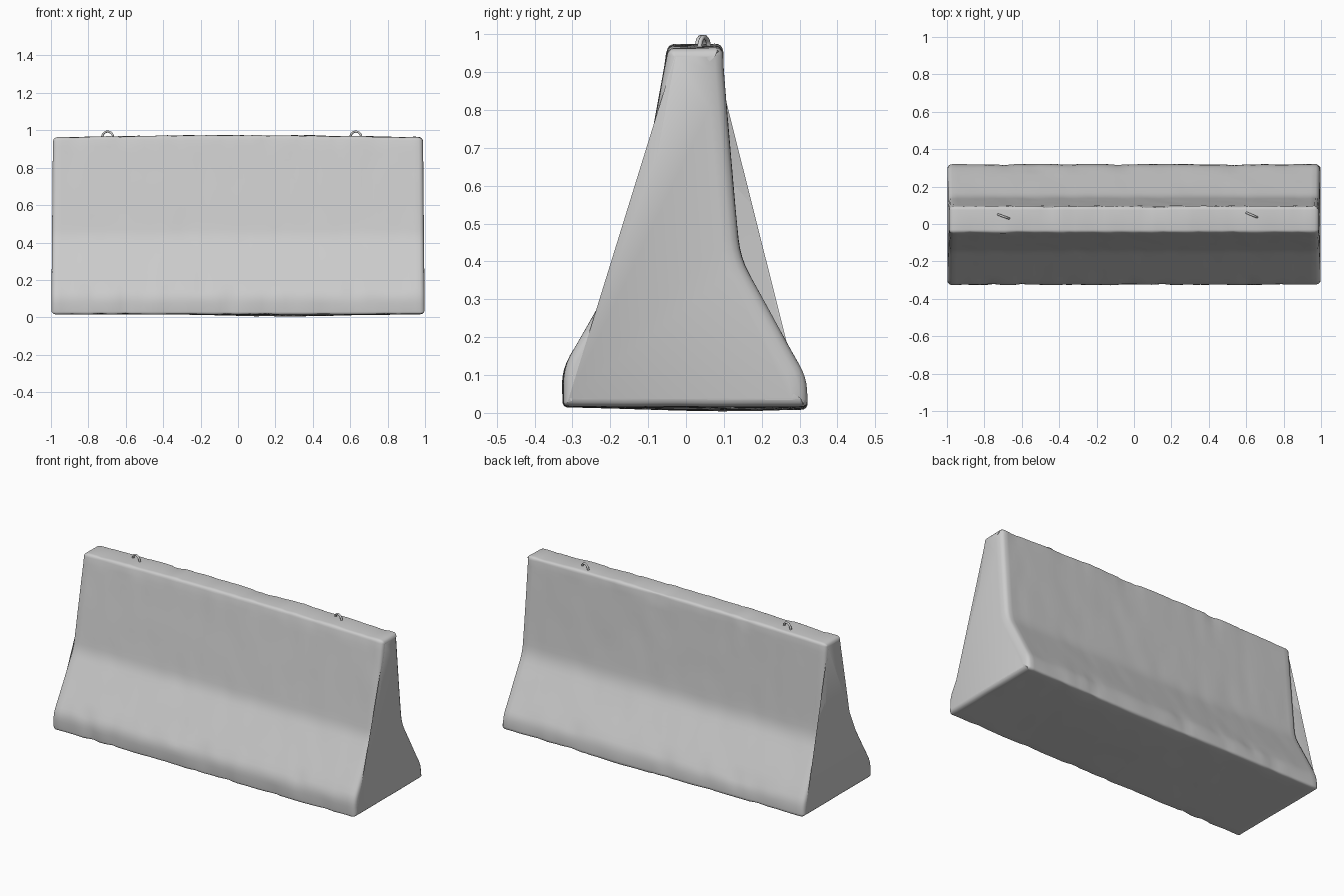
import bpy, bmesh, math
from mathutils import Vector, noise

if "Cube" in bpy.data.objects:
    bpy.data.objects.remove(bpy.data.objects["Cube"])

# Barrier cross-section: y, z, corner rounding radius
PROFILE = [(-0.325, 0.016, 0.015), (0.322, 0.016, 0.02), (0.316, 0.095, 0.035),
           (0.143, 0.41, 0.05), (0.125, 0.60, 0.1), (0.094, 0.968, 0.018),
           (-0.047, 0.968, 0.018), (-0.146, 0.43, 0.04), (-0.326, 0.115, 0.04)]


def rounded_profile(step=0.035):
    """Round each corner, subdivide the straights; returns (point, wear) pairs."""
    n = len(PROFILE)
    corners = []
    for i, (y, z, r) in enumerate(PROFILE):
        p = Vector((y, z))
        a = (Vector(PROFILE[i - 1][:2]) - p).normalized() * r
        b = (Vector(PROFILE[(i + 1) % n][:2]) - p).normalized() * r
        arc = []
        for k in range(5):
            t = k / 4
            arc.append(p + a * (1 - t) ** 2 + b * t ** 2)
        corners.append(arc)
    out = []
    for i, arc in enumerate(corners):
        wear = 0.3 if i in (3, 4, 7) else 1.0
        out += [(p, wear) for p in arc]
        start, end = arc[-1], corners[(i + 1) % n][0]
        cuts = max(1, int((end - start).length / step))
        out += [(start.lerp(end, k / cuts), 0.25) for k in range(1, cuts)]
    return out


def build_barrier():
    pts = rounded_profile()
    n = len(pts)
    normals = []
    for i in range(n):
        t = (pts[(i + 1) % n][0] - pts[i - 1][0]).normalized()
        normals.append(Vector((t.y, -t.x)))

    # Stations along the length, with rounded ends (distance from end, inset)
    end = [(0.0, 0.022), (0.004, 0.011), (0.011, 0.004), (0.024, 0.0)]
    stations = [(-1 + d, s) for d, s in end]
    stations += [(-0.95 + 1.9 * k / 60, 0.0) for k in range(61)]
    stations += [(1 - d, s) for d, s in reversed(end)]

    bm = bmesh.new()
    rings = []
    for x, inset in stations:
        ring = []
        for (p, wear), nrm in zip(pts, normals):
            # Cast-concrete unevenness, strongest on exposed corners
            rough = noise.noise(Vector((x * 7, p.x * 6, p.y * 6)))
            chip = max(0.0, noise.noise(Vector((x * 13 + 9, p.x * 5, p.y * 5))))
            worn_end = 2.0 if x > 0.9 and nrm.x > 0.5 else 1.0
            off = 0.004 * wear * rough - 0.01 * wear * chip - inset * worn_end
            q = p + nrm * off
            z = q.y
            z += 0.006 * max(0, z - 0.8) / 0.17 * (1 - 2 * x * x)
            low = max(0.0, 1 - z / 0.1)
            z -= 0.014 * low * math.exp(-((x - 0.25) / 0.4) ** 2 - ((q.x - 0.1) / 0.3) ** 2)
            xx = x * (0.998 - 0.009 * p.y)
            ring.append(bm.verts.new((xx, q.x, max(z, 0.0))))
        rings.append(ring)
    for a, b in zip(rings, rings[1:]):
        for i in range(n):
            j = (i + 1) % n
            bm.faces.new((a[i], a[j], b[j], b[i]))
    bm.faces.new(rings[0])
    bm.faces.new(rings[-1])
    bmesh.ops.recalc_face_normals(bm, faces=bm.faces)
    me = bpy.data.meshes.new("concrete_barrier")
    bm.to_mesh(me)
    bm.free()
    ob = bpy.data.objects.new("concrete_barrier", me)
    bpy.context.collection.objects.link(ob)
    bpy.context.view_layer.objects.active = ob
    ob.select_set(True)
    bpy.ops.object.shade_smooth_by_angle(angle=math.radians(40))
    return ob


def lifting_loop(name, x, y, angle):
    """Bent steel bar standing out of the top."""
    cu = bpy.data.curves.new(name, 'CURVE')
    cu.dimensions = '3D'
    cu.bevel_depth = 0.006
    cu.bevel_resolution = 2
    cu.use_fill_caps = True
    path = [(-0.031, 0.94)]
    path += [(-0.031 * math.cos(math.pi * k / 10), 0.964 + 0.029 * math.sin(math.pi * k / 10))
             for k in range(11)]
    path += [(0.031, 0.94)]
    sp = cu.splines.new('POLY')
    sp.points.add(len(path) - 1)
    for pt, (u, z) in zip(sp.points, path):
        pt.co = (x + u * math.cos(angle), y + u * math.sin(angle), z, 1)
    sp.use_smooth = True
    ob = bpy.data.objects.new(name, cu)
    bpy.context.collection.objects.link(ob)


build_barrier()
lifting_loop("lifting_loop_left", -0.697, 0.04, math.radians(-20))
lifting_loop("lifting_loop_right", 0.63, 0.048, math.radians(-23))
